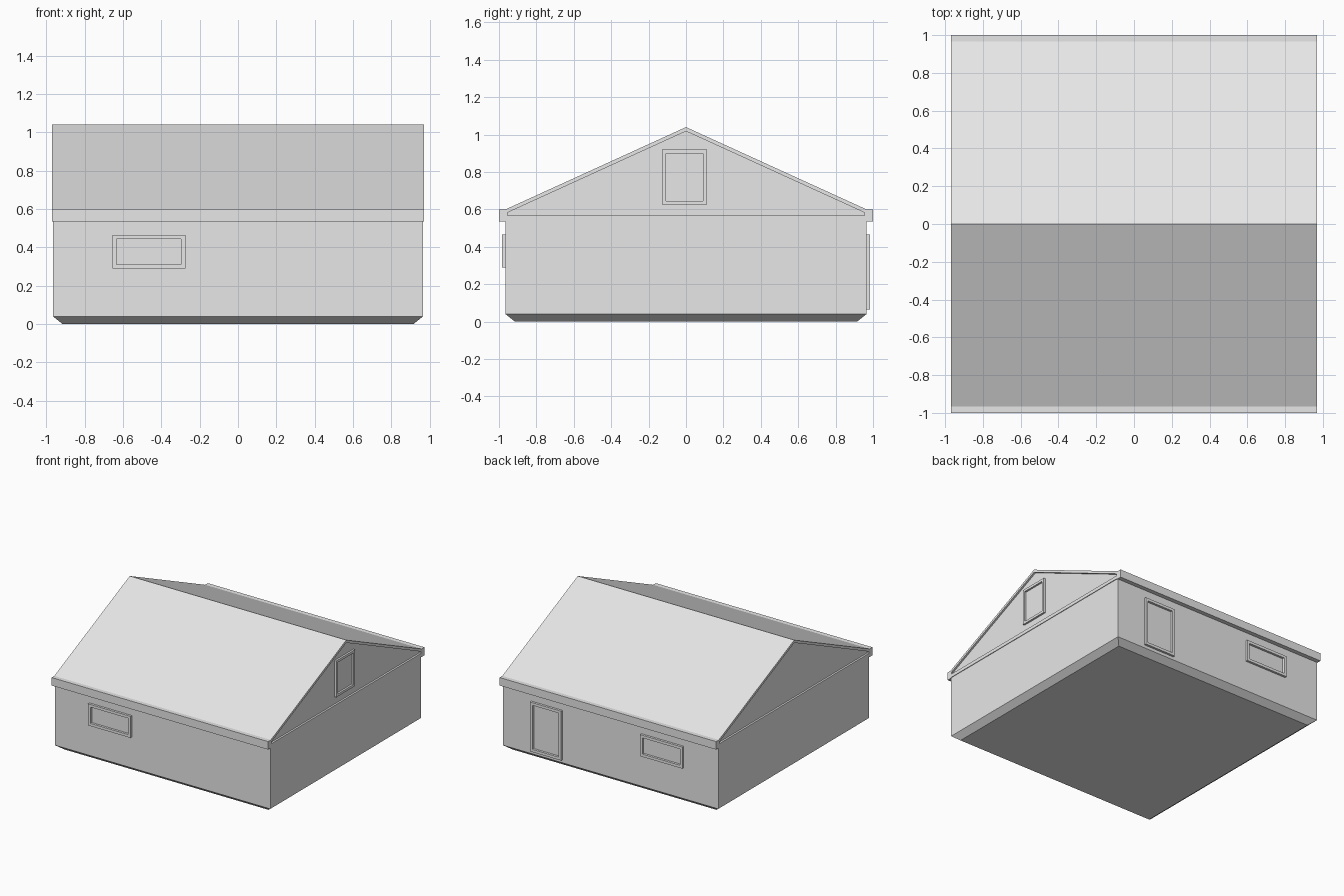
import bpy
import bmesh
from mathutils import Vector

cube = bpy.data.objects.get("Cube")
if cube:
    bpy.data.objects.remove(cube, do_unlink=True)

grey = bpy.data.materials.new("plain_grey")
grey.use_nodes = True
colour = (0.8, 0.8, 0.8, 1)
grey.diffuse_color = colour
grey.node_tree.nodes["Principled BSDF"].inputs["Base Color"].default_value = colour

HALF_X, HALF_Y = 0.965, 0.965
GABLE_X, ROOF_X = 0.955, 0.97
EAVE, RIDGE = 0.60, 1.04


def finish(name, bm):
    bmesh.ops.recalc_face_normals(bm, faces=bm.faces)
    mesh = bpy.data.meshes.new(name)
    bm.to_mesh(mesh)
    bm.free()
    mesh.materials.append(grey)
    obj = bpy.data.objects.new(name, mesh)
    bpy.context.collection.objects.link(obj)
    return obj


def prism(name, profile, half_length):
    """Extrude a (y, z) profile along x."""
    bm = bmesh.new()
    face = bm.faces.new([bm.verts.new((-half_length, y, z)) for y, z in profile])
    side = bmesh.ops.extrude_face_region(bm, geom=[face])
    verts = [v for v in side["geom"] if isinstance(v, bmesh.types.BMVert)]
    bmesh.ops.translate(bm, verts=verts, vec=(2 * half_length, 0, 0))
    return finish(name, bm)


def frame(name, origin, across, outward, width, bottom, top, rim, depth):
    """Raised rectangular frame on a wall, open over the pane."""
    origin, across, outward = Vector(origin), Vector(across), Vector(outward)
    up = Vector((0, 0, 1))

    def ring(inset, out):
        w = width / 2 - inset
        lo, hi = bottom + inset, top - inset
        return [bm.verts.new(origin + across * a + up * z + outward * out)
                for a, z in ((-w, lo), (w, lo), (w, hi), (-w, hi))]

    bm = bmesh.new()
    rings = [ring(0, 0), ring(0, depth), ring(rim, depth), ring(rim, 0)]
    for i, first in enumerate(rings):
        second = rings[(i + 1) % 4]
        for j in range(4):
            k = (j + 1) % 4
            bm.faces.new((first[j], first[k], second[k], second[j]))
    return finish(name, bm)


# Walls with a chamfered foot
bm = bmesh.new()
levels = []
for z, inset in ((0, 0.05), (0.04, 0), (0.565, 0)):
    x, y = HALF_X - inset, HALF_Y - inset
    levels.append([bm.verts.new((a * x, b * y, z))
                   for a, b in ((-1, -1), (1, -1), (1, 1), (-1, 1))])
for low, high in zip(levels, levels[1:]):
    for j in range(4):
        k = (j + 1) % 4
        bm.faces.new((low[j], low[k], high[k], high[j]))
bm.faces.new(levels[0])
bm.faces.new(levels[-1])
finish("walls", bm)

# Gable ends, set slightly back from the walls
prism("gable", [(-HALF_Y, 0.55), (HALF_Y, 0.55), (HALF_Y, EAVE - 0.01),
                (0, RIDGE - 0.01), (-HALF_Y, EAVE - 0.01)], GABLE_X)

# Roof sheet
prism("roof", [(-HALF_Y, EAVE), (0, RIDGE), (HALF_Y, EAVE),
               (HALF_Y, EAVE - 0.022), (0, RIDGE - 0.022),
               (-HALF_Y, EAVE - 0.022)], ROOF_X)

# Eave boards and the ledge across each gable
for side, name in ((-1, "front_eave"), (1, "back_eave")):
    prism(name, [(side * 0.955, 0.535), (side, 0.535),
                 (side, EAVE), (side * 0.955, EAVE)], ROOF_X)
prism("gable_ledge", [(-HALF_Y, 0.54), (HALF_Y, 0.54),
                      (HALF_Y, 0.567), (-HALF_Y, 0.567)], ROOF_X)

# Windows and door
for side, name in ((-1, "front_window"), (1, "back_window")):
    frame(name, (-0.465, side * HALF_Y, 0), (1, 0, 0), (0, side, 0),
          0.38, 0.29, 0.465, 0.022, 0.018)
frame("door", (0.57, HALF_Y, 0), (1, 0, 0), (0, 1, 0), 0.28, 0.065, 0.465, 0.022, 0.018)
frame("gable_window", (GABLE_X, -0.008, 0), (0, 1, 0), (1, 0, 0),
      0.24, 0.625, 0.92, 0.02, 0.015)
